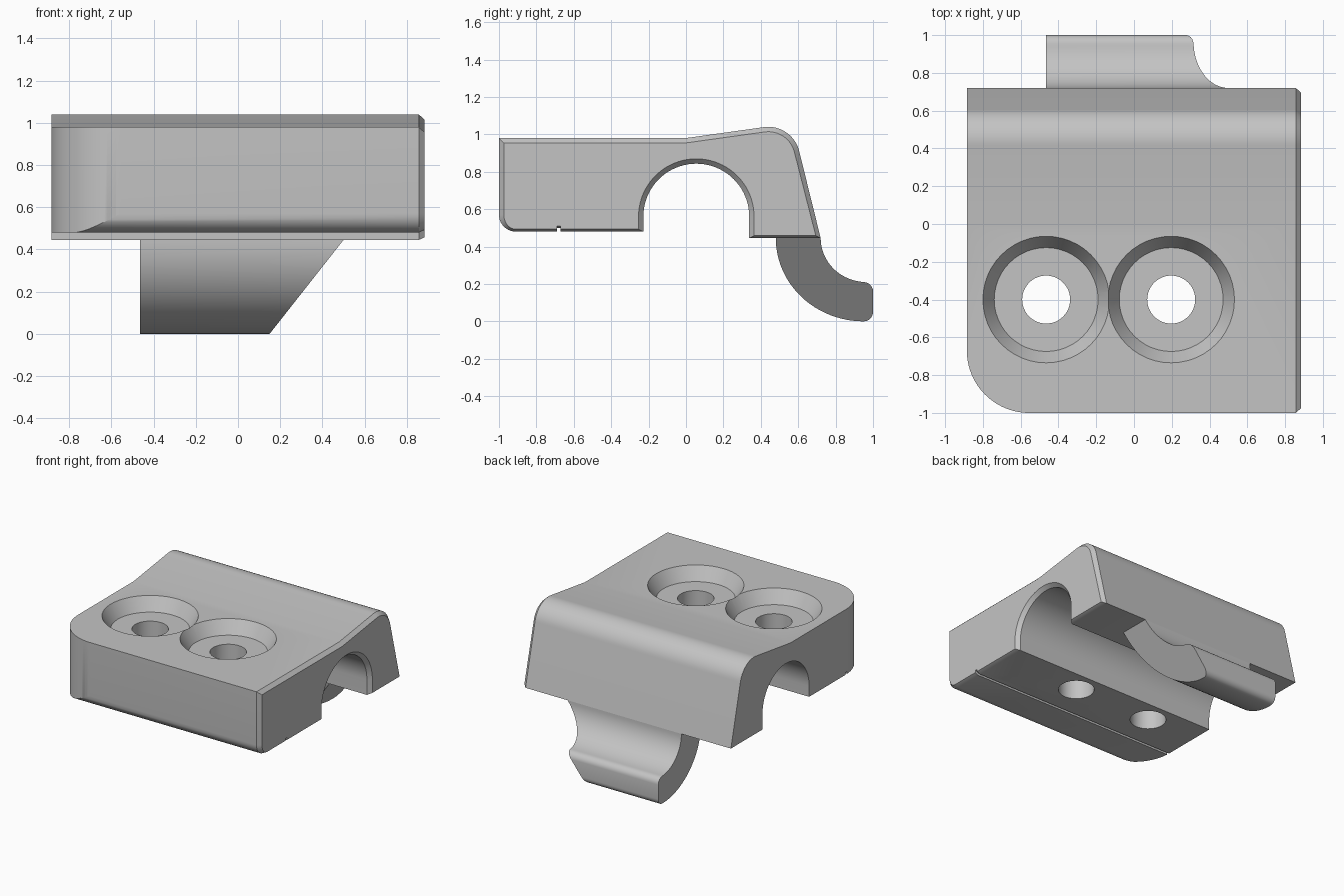
import bpy, bmesh
from math import sin, cos, radians, pi

if "Cube" in bpy.data.objects:
    bpy.data.objects.remove(bpy.data.objects["Cube"], do_unlink=True)

grey = bpy.data.materials.new("plain grey")
grey.use_nodes = True
COLOUR = (0.55, 0.55, 0.55, 1)
grey.diffuse_color = COLOUR
grey.node_tree.nodes["Principled BSDF"].inputs["Base Color"].default_value = COLOUR


def arc(cy, cz, ry, rz, start, end, steps):
    """Points on an elliptical arc, angles in degrees."""
    angles = [radians(start + (end - start) * i / steps) for i in range(steps + 1)]
    return [(cy + ry * cos(a), cz + rz * sin(a)) for a in angles]


def loft(name, rings, closed=True):
    """Solid skinned through rings of matching points, capped at both ends."""
    bm = bmesh.new()
    loops = [[bm.verts.new(p) for p in ring] for ring in rings]
    n = len(loops[0])
    for a, b in zip(loops, loops[1:]):
        for i in range(n):
            j = (i + 1) % n
            bm.faces.new((a[i], a[j], b[j], b[i]))
    bm.faces.new(loops[0])
    bm.faces.new(loops[-1])
    bmesh.ops.recalc_face_normals(bm, faces=bm.faces)
    mesh = bpy.data.meshes.new(name)
    bm.to_mesh(mesh)
    bm.free()
    mesh.materials.append(grey)
    obj = bpy.data.objects.new(name, mesh)
    bpy.context.collection.objects.link(obj)
    return obj


def activate(obj):
    bpy.ops.object.select_all(action='DESELECT')
    obj.select_set(True)
    bpy.context.view_layer.objects.active = obj


def cut(target, cutter):
    cutter.hide_render = True
    activate(target)
    mod = target.modifiers.new("cut", 'BOOLEAN')
    mod.operation = 'DIFFERENCE'
    mod.solver = 'EXACT'
    mod.object = cutter
    bpy.ops.object.modifier_apply(modifier=mod.name)
    bpy.data.objects.remove(cutter, do_unlink=True)


def body_profile(c):
    """Side outline (y, z) of the clamp block, drawn in by c for the bevelled end."""
    b = c * 0.5
    low, rear = 0.48 + b, 0.445 + b
    points = [(-1 + c, 0.98 - c), (0, 0.98 - c)]
    points += arc(0.44, 0.87, 0.17 - c, 0.17 - c, 98, 13, 16)
    points += [(0.72 - c, rear), (0.338 + c, rear)]
    points += arc(0.055, 0.56, 0.283 + c, 0.283 + c, 0, 180, 40)
    points += [(-0.228 - c, low), (-0.67, low), (-0.67, low + 0.018),
               (-0.69, low + 0.018), (-0.69, low)]
    points += arc(-0.91, 0.57, 0.09 - c, 0.09 - b, 270, 180, 10)
    return points


# Clamp block with a bevelled left end
sections = [(-0.885, 0), (0.857, 0), (0.885, 0.026)]
body = loft("clamp_block", [[(x, y, z) for y, z in body_profile(c)]
                            for x, c in sections])

# Large vertical rounding on the front right corner
R = 0.33
corner = [(-1.1, -1.1)] + [(-1.1, -1 + R)]
corner += arc(-0.885 + R, -1 + R, R, R, 180, 270, 24) + [(-0.885 + R, -1.1)]
cut(body, loft("corner_cutter", [[(x, y, z) for x, y in corner] for z in (0.3, 1.2)]))

# Two tapered screw seats with through holes
seat = [(0.127, 0.3), (0.127, 0.88), (0.275, 0.88), (0.359, 1.02)]
for cx in (-0.465, 0.197):
    rings = [[(x, y, z) for x, y in arc(cx, -0.4, r, r, 0, 352.5, 47)] for r, z in seat]
    cut(body, loft("screw_cutter", rings))

# Curved hook below the rear edge, its left end slanted
hook_profile = [(0.70, 0.462)]
hook_profile += arc(0.965, 0.445, 0.245, 0.235, 180, 265, 18)
hook_profile += arc(0.95, 0.16, 0.05, 0.05, 85, 0, 6)
hook_profile += arc(0.95, 0.05, 0.05, 0.05, 0, -90, 6)
hook_profile += arc(0.95, 0.445, 0.47, 0.445, 270, 180, 24)[1:]
hook_profile += [(0.48, 0.462)]
hook = loft("hook", [[(-0.465, y, z) for y, z in hook_profile],
                     [(0.15 + 0.787 * z, y, z) for y, z in hook_profile]])

for obj in (body, hook):
    activate(obj)
    bpy.ops.object.shade_smooth_by_angle(angle=radians(25))
